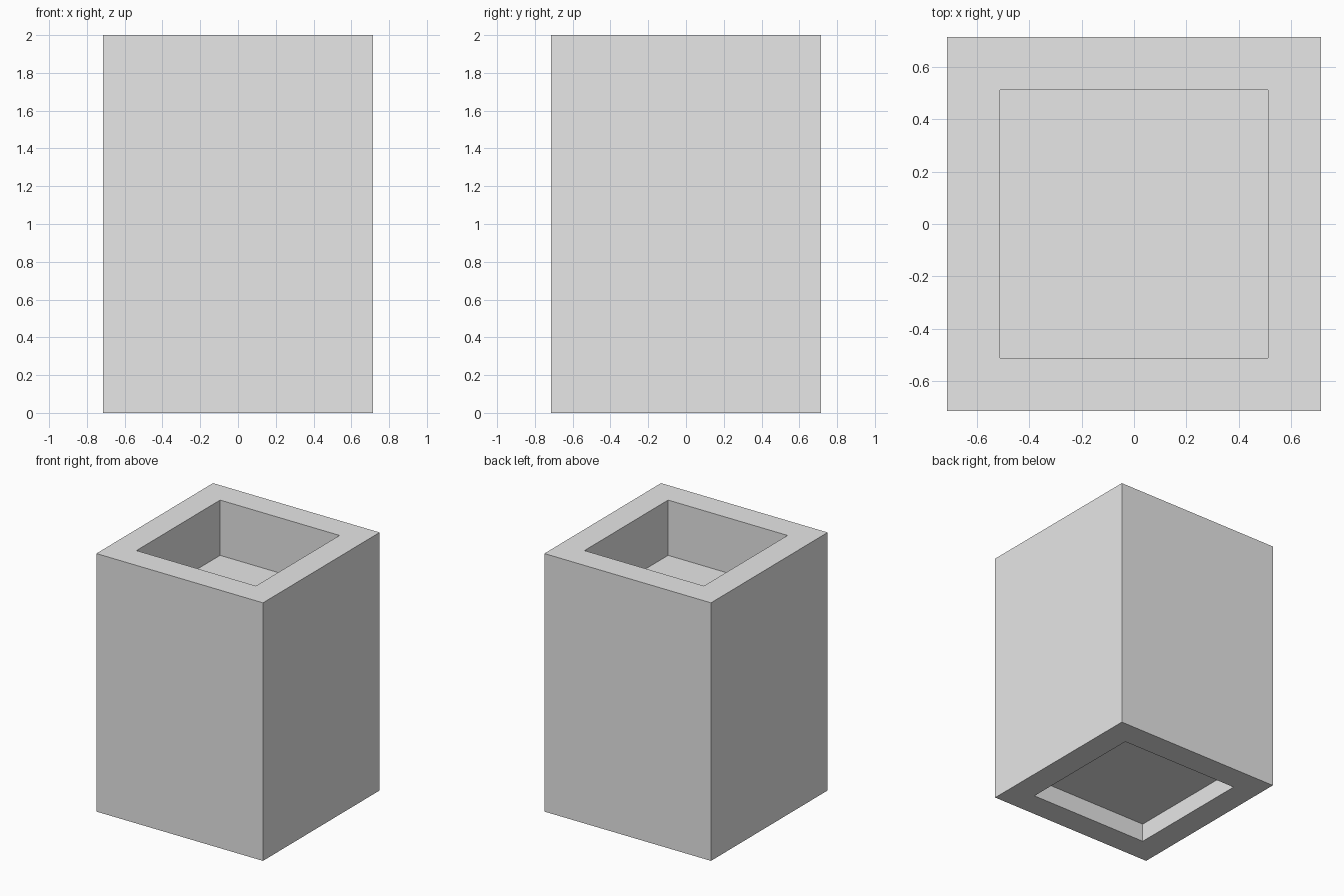
import bpy
import bmesh
from mathutils import Vector

cube = bpy.data.objects.get("Cube")
if cube:
    bpy.data.objects.remove(cube, do_unlink=True)

UNIT = 1 / 7
WIDTH, HEIGHT = 10 * UNIT, 14 * UNIT
RIM = 2 * UNIT
TOP_DEPTH, BASE_DEPTH = 3 * UNIT, UNIT

# Plain grey material
grey = bpy.data.materials.new("light grey")
grey.use_nodes = True
grey.diffuse_color = (0.8, 0.8, 0.8, 1)
grey.node_tree.nodes["Principled BSDF"].inputs["Base Color"].default_value = grey.diffuse_color


def sink(bm, direction, depth):
    """Inset the end face pointing along z direction and push it inward as a square recess."""
    bm.normal_update()
    end = next(f for f in bm.faces if f.normal.z * direction > 0.9)
    bmesh.ops.inset_region(bm, faces=[end], thickness=RIM)
    floor = bmesh.ops.extrude_discrete_faces(bm, faces=[end])["faces"][0]
    bmesh.ops.translate(bm, verts=floor.verts, vec=Vector((0, 0, -direction * depth)))


# Square block with a deep top recess and a shallow base recess
bm = bmesh.new()
bmesh.ops.create_cube(bm, size=1)
bmesh.ops.scale(bm, vec=(WIDTH, WIDTH, HEIGHT), verts=bm.verts)
bmesh.ops.translate(bm, vec=(0, 0, HEIGHT / 2), verts=bm.verts)
sink(bm, 1, TOP_DEPTH)
sink(bm, -1, BASE_DEPTH)
bmesh.ops.recalc_face_normals(bm, faces=bm.faces)

mesh = bpy.data.meshes.new("recessed_block")
bm.to_mesh(mesh)
bm.free()
mesh.materials.append(grey)
block = bpy.data.objects.new("recessed_block", mesh)
bpy.context.collection.objects.link(block)
